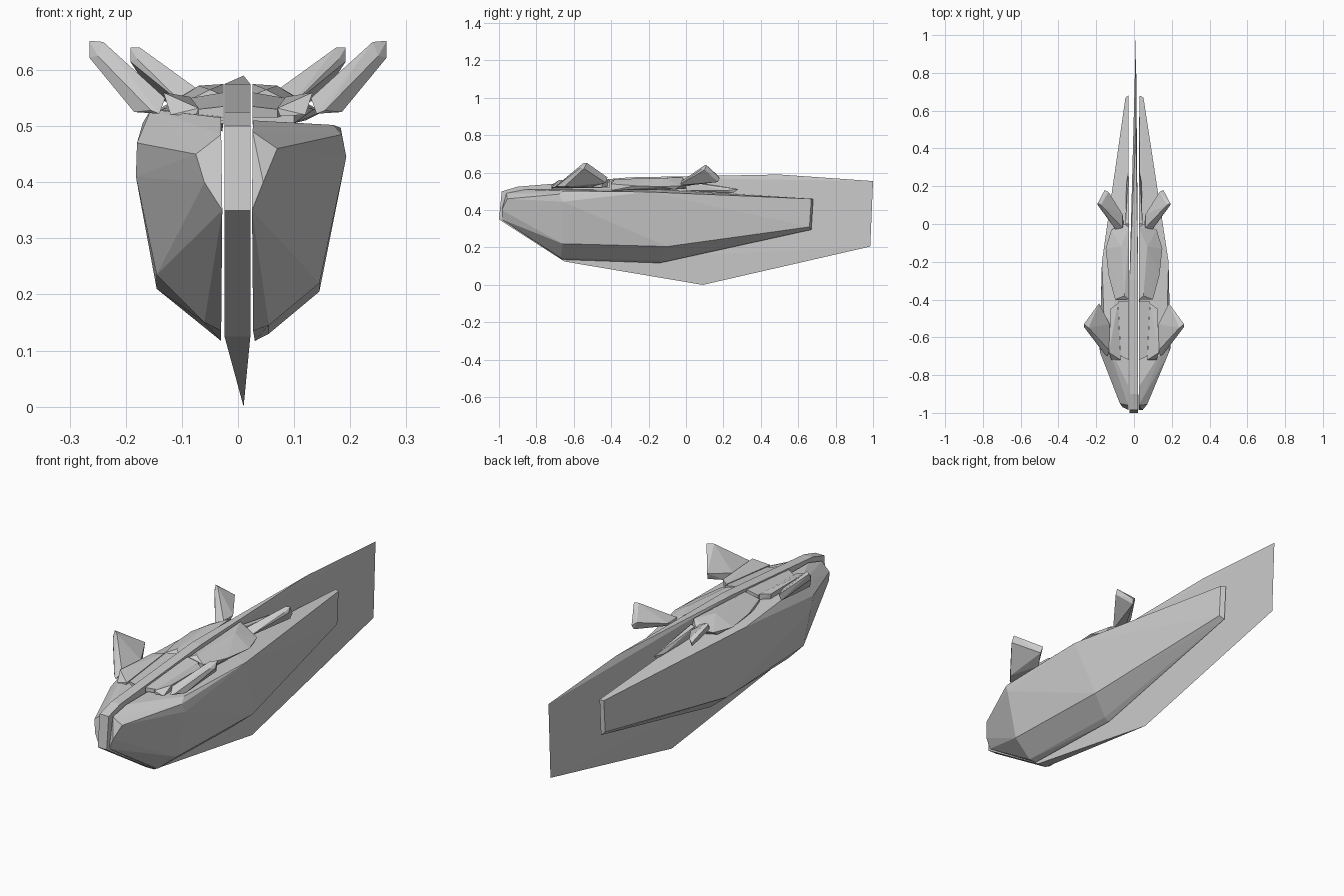
import bpy, bmesh


def hull(name, pts):
    """Flat-shaded convex shell around a few corner points."""
    bm = bmesh.new()
    for p in pts:
        bm.verts.new(p)
    res = bmesh.ops.convex_hull(bm, input=bm.verts[:])
    loose = [v for v in bm.verts if not v.link_faces]
    bmesh.ops.delete(bm, geom=loose, context='VERTS')
    bmesh.ops.dissolve_limit(bm, angle_limit=0.01, verts=bm.verts[:], edges=bm.edges[:])
    bmesh.ops.recalc_face_normals(bm, faces=bm.faces[:])
    me = bpy.data.meshes.new(name)
    bm.to_mesh(me)
    bm.free()
    ob = bpy.data.objects.new(name, me)
    bpy.context.collection.objects.link(ob)
    return ob


# central keel: full thickness at the nose, thinning to a blade at tail and bottom
wide = [(-1, .35), (-.985, .5), (-.9, .525), (-.3, .575), (-.65, .125)]
blade = [(.5, .59), (1, .555), (.985, .205), (.09, 0)]
hull("central_keel",
     [(x, y, z) for y, z in wide for x in (-.024, .022)] + [(.01, y, z) for y, z in blade])

# right flank shell
hull("right_flank", [
    (.025, -.985, .35), (.045, -.985, .40), (.07, -.955, .46), (.026, -.96, .49),
    (.027, -.86, .51), (.17, -.64, .502), (.185, -.68, .485), (.193, -.66, .445),
    (.145, -.66, .22), (.055, -.67, .145), (.027, -.66, .135),
    (.183, -.2, .497), (.03, -.15, .51), (.145, -.1, .205), (.03, -.14, .117), (.055, -.14, .13),
    (.05, .67, .46), (.028, .68, .46), (.05, .66, .31), (.028, .67, .295)])

# left flank shell, slightly fuller on top
hull("left_flank", [
    (-.028, -.985, .35), (-.06, -.97, .40), (-.075, -.95, .45), (-.03, -.96, .485),
    (-.03, -.86, .515), (-.155, -.6, .53), (-.18, -.68, .47), (-.182, -.66, .41),
    (-.145, -.66, .235), (-.06, -.67, .15), (-.03, -.66, .135),
    (-.17, -.2, .505), (-.03, -.15, .525), (-.145, -.1, .21), (-.03, -.14, .117),
    (-.045, .67, .46), (-.03, .68, .465), (-.045, .66, .31), (-.03, .67, .295)])

for side, s in (("right", 1), ("left", -1)):
    def part(name, pts):
        hull(side + "_" + name, [(s * x, y, z) for x, y, z in pts])

    # front fin, slanting outwards and up
    part("front_fin", [
        (.24, -.55, .65), (.265, -.53, .652), (.265, -.545, .622), (.25, -.565, .625),
        (.13, -.67, .55), (.14, -.70, .522), (.185, -.65, .525), (.155, -.69, .528),
        (.185, -.42, .575), (.19, -.43, .545), (.13, -.53, .55), (.145, -.50, .525)])
    # rear fin
    part("rear_fin", [
        (.175, .10, .64), (.192, .11, .64), (.192, .10, .615), (.18, .085, .62),
        (.06, -.02, .557), (.09, -.04, .532), (.055, .0, .53), (.06, .05, .555),
        (.135, .17, .585), (.155, .18, .57), (.15, .17, .55)])
    # top cover plates between the fins
    part("back_plate", [
        (.026, -.40, .555), (.026, -.02, .575), (.05, -.38, .565), (.07, -.12, .572),
        (.10, -.40, .54), (.135, -.27, .53), (.15, -.13, .525), (.12, -.03, .53),
        (.05, .0, .545), (.026, -.40, .51), (.10, -.40, .505), (.12, -.06, .51), (.026, 0, .515)])
    part("neck_plate", [
        (.026, -.72, .535), (.07, -.70, .53), (.085, -.41, .55), (.026, -.41, .56),
        (.026, -.72, .515), (.07, -.70, .515), (.085, -.41, .52), (.026, -.41, .52)])
    part("fin_root_strip", [
        (.07, -.72, .532), (.075, -.72, .518), (.12, -.72, .52), (.133, -.68, .56),
        (.085, -.42, .552), (.085, -.42, .525), (.125, -.45, .552), (.12, -.45, .52)])
    part("rear_strip", [
        (.026, .0, .555), (.045, .0, .55), (.045, .0, .505), (.026, .0, .505),
        (.028, .28, .512), (.04, .22, .505), (.028, .25, .49)])
